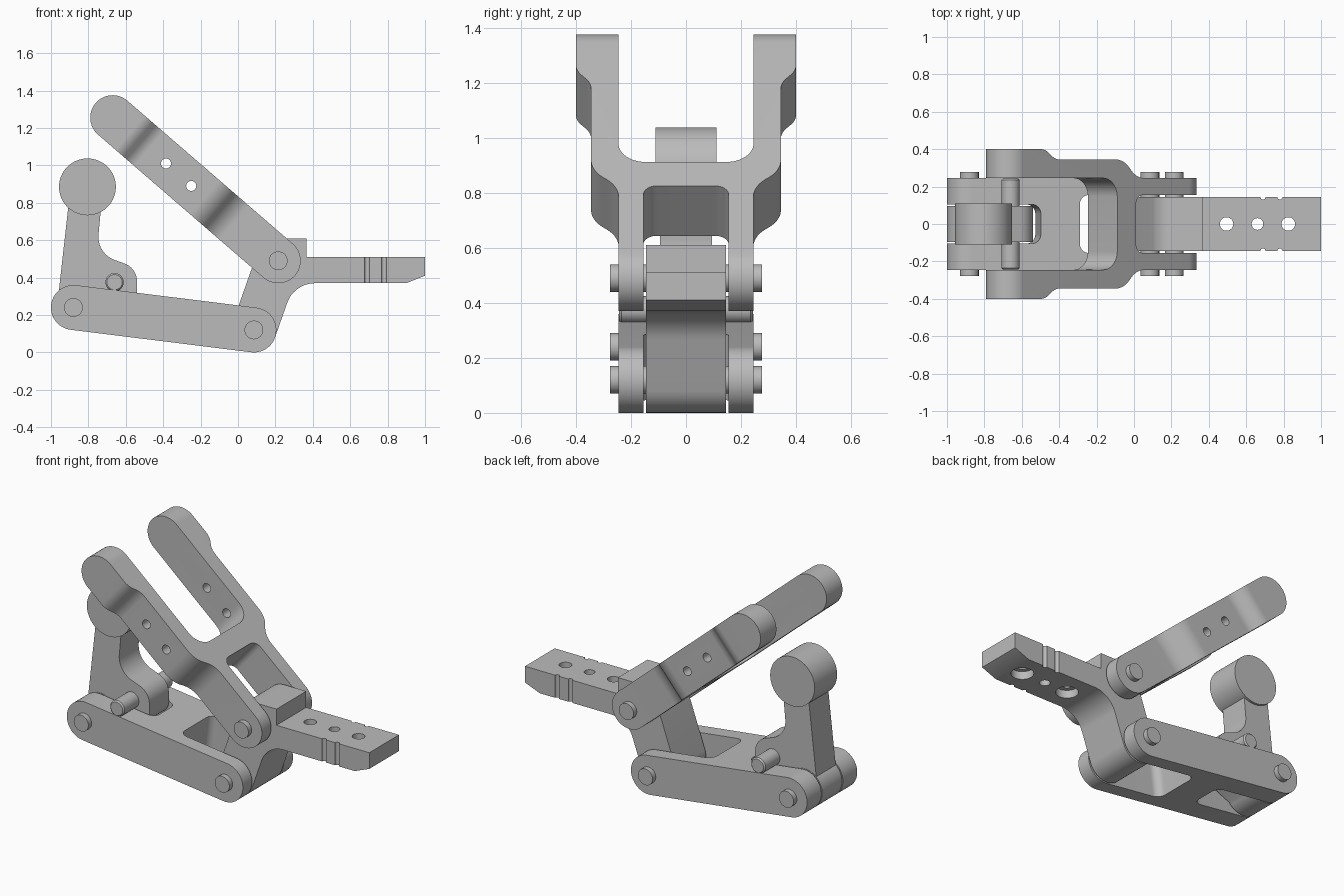
import bpy, bmesh
from math import atan2, cos, sin, tan, pi
from mathutils import Vector

cube = bpy.data.objects.get("Cube")
if cube:
    bpy.data.objects.remove(cube, do_unlink=True)

grey = bpy.data.materials.new("plain_grey")
grey.use_nodes = True
GREY = (0.5, 0.5, 0.5, 1)
grey.diffuse_color = GREY
grey.node_tree.nodes["Principled BSDF"].inputs["Base Color"].default_value = GREY

X, Y, Z = Vector((1, 0, 0)), Vector((0, 1, 0)), Vector((0, 0, 1))
O = Vector((0, 0, 0))


def at(x, z):
    return Vector((x, 0, z))


def fillet(corners, steps=12):
    """Round each (x, y, radius) corner of a polygon."""
    out = []
    n = len(corners)
    for i, (x, y, r) in enumerate(corners):
        p = Vector((x, y))
        if not r:
            out.append(p)
            continue
        d1 = (Vector(corners[i - 1][:2]) - p).normalized()
        d2 = (Vector(corners[(i + 1) % n][:2]) - p).normalized()
        half = d1.angle(d2) / 2
        c = p + (d1 + d2).normalized() * r / sin(half)
        v0 = p + d1 * r / tan(half) - c
        v1 = p + d2 * r / tan(half) - c
        a0 = atan2(v0.y, v0.x)
        turn = (atan2(v1.y, v1.x) - a0 + pi) % (2 * pi) - pi
        for k in range(steps + 1):
            a = a0 + turn * k / steps
            out.append(c + r * Vector((cos(a), sin(a))))
    return out


def prism(name, pts, lo, hi, origin=O, u=X, v=Z):
    """Extrude a flat outline, lying in the u-v plane, along u x v."""
    w = u.cross(v)
    bm = bmesh.new()
    face = bm.faces.new([bm.verts.new(origin + u * p[0] + v * p[1] + w * lo) for p in pts])
    bmesh.ops.remove_doubles(bm, verts=bm.verts[:], dist=1e-5)
    face = bm.faces[:][0]
    new = bmesh.ops.extrude_face_region(bm, geom=[face])["geom"]
    bmesh.ops.translate(bm, vec=w * (hi - lo), verts=[g for g in new if isinstance(g, bmesh.types.BMVert)])
    bmesh.ops.recalc_face_normals(bm, faces=bm.faces[:])
    mesh = bpy.data.meshes.new(name)
    bm.to_mesh(mesh)
    bm.free()
    mesh.materials.append(grey)
    ob = bpy.data.objects.new(name, mesh)
    bpy.context.collection.objects.link(ob)
    return ob


def disc(r, n=40):
    return [Vector((r * cos(2 * pi * k / n), r * sin(2 * pi * k / n))) for k in range(n)]


def apply_mods(ob):
    bpy.context.view_layer.objects.active = ob
    for m in ob.modifiers[:]:
        bpy.ops.object.modifier_apply(modifier=m.name)


def combine(ob, other, operation="DIFFERENCE"):
    m = ob.modifiers.new(operation.lower(), "BOOLEAN")
    m.operation, m.solver, m.object = operation, "EXACT", other
    apply_mods(ob)
    bpy.data.objects.remove(other, do_unlink=True)


def forked_bar(name, start, end, r, half_plan):
    """Round-ended bar whose mirrored plan outline gives the slots and steps."""
    u = (end - start).normalized()
    length = (end - start).length
    v = Vector((-u.z, 0, u.x))
    mirrored = [(s, -y, c) for s, y, c in reversed(half_plan)]
    bar = prism(name, fillet(half_plan + mirrored), -0.2, 0.2, start, u, Y)
    capsule = [(-r, -r, r), (length + r, -r, r), (length + r, r, r), (-r, r, r)]
    combine(bar, prism("side_shape", fillet(capsule, 16), -0.6, 0.6, start, u, v), "INTERSECT")
    return bar


R = 0.12
rear_pivot, low_pivot = at(-0.88, 0.24), at(0.085, 0.12)
top_pivot, fork_tip = at(0.215, 0.49), at(-0.67, 1.255)
stop_at = at(-0.66, 0.375)

# Lower link, slotted at both ends
forked_bar("lower_link", rear_pivot, low_pivot, R, [
    (0.37, 0.105, 0.05), (-0.3, 0.105, 0), (-0.3, 0.245, 0),
    (1.3, 0.245, 0), (1.3, 0.155, 0), (0.58, 0.155, 0.05)])

# Upper fork, stepping outward toward its tips
fork = forked_bar("upper_fork", top_pivot, fork_tip, R, [
    (0.374, 0.155, 0.05), (-0.3, 0.155, 0), (-0.3, 0.245, 0),
    (0.37, 0.245, 0.13), (0.46, 0.345, 0.13),
    (0.945, 0.345, 0.09), (1.015, 0.4, 0.09), (1.5, 0.4, 0),
    (1.5, 0.245, 0), (0.506, 0.245, 0.1)])
for x, z in ((-0.385, 1.01), (-0.25, 0.89)):
    combine(fork, prism("hole", disc(0.027, 24), -0.6, 0.6, at(x, z)))

# Handle: leg between the two pivots, stop block and flat bar
d = (top_pivot - low_pivot).normalized()
side = Vector((-d.z, 0, d.x))
foot_l = low_pivot + (side - d) * R
foot_r = low_pivot - (side + d) * R
edge_x = foot_r.x + d.x / d.z * (0.37 - foot_r.z)
top_x = foot_l.x + d.x / d.z * (0.61 - foot_l.z)
handle = prism("handle", fillet([
    (foot_l.x, foot_l.z, R), (foot_r.x, foot_r.z, R), (edge_x, 0.37, 0.157),
    (0.9, 0.37, 0), (1, 0.41, 0), (1, 0.51, 0), (0.365, 0.51, 0),
    (0.365, 0.61, 0), (top_x, 0.61, R)]), -0.145, 0.145)
for x, r in ((0.495, 0.036), (0.66, 0.031), (0.825, 0.036)):
    combine(handle, prism("hole", disc(r, 32), 0.3, 0.6, Vector((x, 0, 0)), X, Y))
for x in (0.495, 0.825):
    combine(handle, prism("counterbore", disc(0.065, 32), 0.3, 0.42, Vector((x, 0, 0)), X, Y))
for x in (0.69, 0.78):
    for y in (-0.145, 0.145):
        combine(handle, prism("groove", disc(0.014, 16), 0.3, 0.6, Vector((x, y, 0)), X, Y))

# Post with pivot lug, stop lug and round head
post = prism("post", fillet([
    (-0.97, 0.22, 0), (-0.87, 0.13, 0), (-0.54, 0.27, 0.08), (-0.54, 0.45, 0.1),
    (-0.755, 0.53, 0.13), (-0.73, 0.8, 0), (-0.8, 0.88, 0), (-0.905, 0.8, 0)]), -0.095, 0.095)
combine(post, prism("lug", disc(R, 48), -0.097, 0.097, rear_pivot), "UNION")
combine(post, prism("head", disc(0.152, 64), -0.11, 0.11, at(-0.805, 0.885)), "UNION")

# Pivot pins and the stop pin
for name, p in (("rear_pin", rear_pivot), ("low_pin", low_pivot), ("top_pin", top_pivot)):
    prism(name, disc(0.05), -0.277, 0.277, p)
stop = prism("stop_pin", disc(0.049), -0.243, 0.243, stop_at)
bevel = stop.modifiers.new("bevel", "BEVEL")
bevel.width, bevel.segments, bevel.limit_method = 0.008, 1, "ANGLE"
apply_mods(stop)

# Smooth the rounded faces, keep the edges crisp
bpy.ops.object.select_all(action="DESELECT")
for ob in bpy.context.collection.objects:
    if ob.type == "MESH" and ob.data.materials and ob.data.materials[0] == grey:
        ob.select_set(True)
        bpy.context.view_layer.objects.active = ob
bpy.ops.object.shade_smooth_by_angle(angle=0.5)
